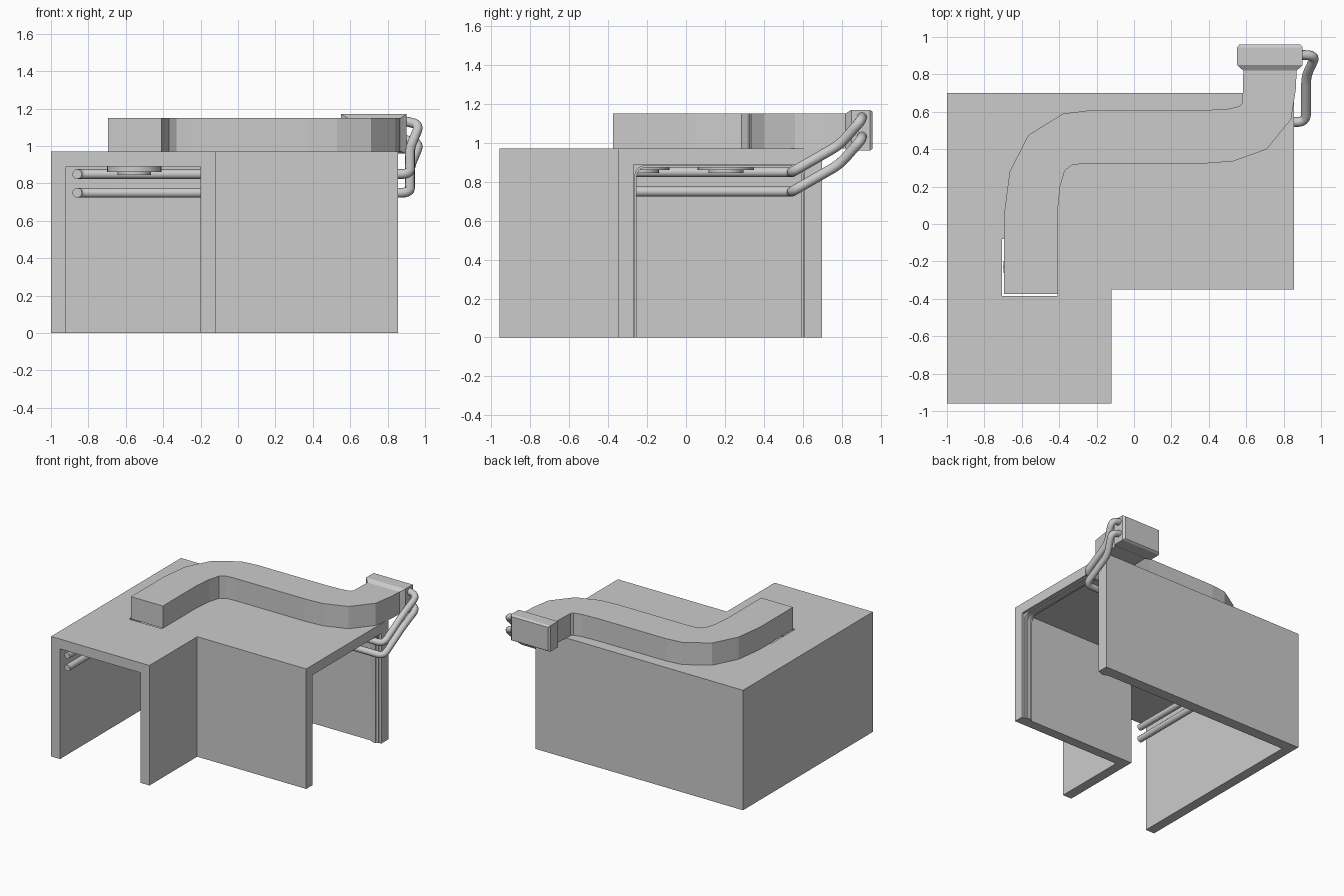
import bpy, bmesh, math
from mathutils import Vector

if "Cube" in bpy.data.objects:
    bpy.data.objects.remove(bpy.data.objects["Cube"])


def make_object(name, bm):
    bmesh.ops.recalc_face_normals(bm, faces=bm.faces)
    me = bpy.data.meshes.new(name)
    bm.to_mesh(me)
    bm.free()
    ob = bpy.data.objects.new(name, me)
    bpy.context.collection.objects.link(ob)
    return ob


def prism(name, pts, a, b, axis='z'):
    """Extrude a 2D outline from a to b along z (xy outline) or x (yz outline)."""
    bm = bmesh.new()
    place = (lambda p, t: (p[0], p[1], t)) if axis == 'z' else (lambda p, t: (t, p[0], p[1]))
    face = bm.faces.new([bm.verts.new(place(p, a)) for p in pts])
    ext = bmesh.ops.extrude_face_region(bm, geom=[face])
    verts = [v for v in ext['geom'] if isinstance(v, bmesh.types.BMVert)]
    d = (0, 0, b - a) if axis == 'z' else (b - a, 0, 0)
    bmesh.ops.translate(bm, verts=verts, vec=d)
    return make_object(name, bm)


def rect(x0, x1, y0, y1):
    return [(x0, y0), (x1, y0), (x1, y1), (x0, y1)]


def activate(ob):
    bpy.ops.object.select_all(action='DESELECT')
    ob.select_set(True)
    bpy.context.view_layer.objects.active = ob


def smooth(ob):
    activate(ob)
    bpy.ops.object.shade_smooth_by_angle(angle=math.radians(35))


def cut(target, cutter):
    m = target.modifiers.new("cut", 'BOOLEAN')
    m.operation = 'DIFFERENCE'
    m.solver = 'EXACT'
    m.object = cutter
    activate(target)
    bpy.ops.object.modifier_apply(modifier=m.name)
    bpy.data.objects.remove(cutter, do_unlink=True)


# L-shaped corridor shell, open at the front, the right and below
shell = prism("corridor_shell", [(-1, -.96), (-.12, -.96), (-.12, -.35), (.855, -.35),
                                 (.855, .70), (-1, .70)], 0, .97)
cut(shell, prism("inside_cutter", [(-.92, -1.2), (-.20, -1.2), (-.20, -.27), (1.1, -.27),
                                   (1.1, .61), (-.92, .61)], -.2, .89))
cut(shell, prism("hole_cutter", rect(-.705, -.41, -.385, -.08), .8, 1.1))

# S-shaped duct on the roof
left_side = [(-.695, -.375), (-.695, .05), (-.665, .28), (-.565, .475), (-.38, .59), (-.25, .606),
             (.36, .608), (.50, .615), (.565, .63), (.58, .65), (.585, .83)]
right_side = [(-.41, -.375), (-.41, .05), (-.395, .20), (-.37, .285), (-.33, .317), (-.25, .323),
              (.37, .323), (.53, .335), (.71, .40), (.84, .56), (.865, .72), (.87, .83)]
prism("roof_duct", left_side + right_side[::-1], .97, 1.15)

# flared box at the duct's end, lofted from rectangles along y
bm = bmesh.new()
rings = []
for y, hw, z0, z1 in [(.82, .143, .972, 1.15), (.85, .175, .96, 1.17),
                      (.945, .175, .96, 1.17), (.96, .163, .97, 1.16)]:
    c = .727
    rings.append([bm.verts.new((c + sx * hw, y, z))
                  for sx, z in [(-1, z0), (1, z0), (1, z1), (-1, z1)]])
for r, s in zip(rings, rings[1:]):
    for i in range(4):
        j = (i + 1) % 4
        bm.faces.new((r[i], r[j], s[j], s[i]))
bm.faces.new(rings[0])
bm.faces.new(rings[-1])
make_object("duct_end_box", bm)


# pipes along the left and back walls, rising to the end box
def round_corners(points, r, steps=6):
    pts = [Vector(p) for p in points]
    out = [pts[0]]
    for a, b, c in zip(pts, pts[1:], pts[2:]):
        s = b + (a - b).normalized() * min(r, (a - b).length * .45)
        e = b + (c - b).normalized() * min(r, (c - b).length * .45)
        for i in range(steps + 1):
            t = i / steps
            out.append(s * (1 - t) ** 2 + b * 2 * t * (1 - t) + e * t * t)
    return out + [pts[-1]]


def pipe(name, points, radius):
    cu = bpy.data.curves.new(name, 'CURVE')
    cu.dimensions = '3D'
    cu.bevel_depth = radius
    cu.bevel_resolution = 4
    cu.use_fill_caps = True
    path = round_corners(points, .05)
    sp = cu.splines.new('POLY')
    sp.points.add(len(path) - 1)
    for q, p in zip(sp.points, path):
        q.co = (*p, 1)
    ob = bpy.data.objects.new(name, cu)
    bpy.context.collection.objects.link(ob)
    activate(ob)
    bpy.ops.object.convert(target='MESH')
    smooth(bpy.context.view_layer.objects.active)


for name, z in (("upper_pipe", .85), ("lower_pipe", .75)):
    pipe(name, [(-.86, -.955, z), (-.86, .545, z), (.92, .545, z), (.92, .79, z + .14),
                (.972, .90, z + .265), (.88, .905, z + .285)], .026)

# stepped round vents under the roof
for label, y in (("front", -.23), ("rear", .205)):
    bm = bmesh.new()
    for r, z0, z1 in ((.145, .86, .892), (.09, .845, .862)):
        res = bmesh.ops.create_cone(bm, cap_ends=True, segments=32, radius1=r, radius2=r,
                                    depth=z1 - z0)
        bmesh.ops.translate(bm, verts=res['verts'], vec=(-.555, y, (z0 + z1) / 2))
    smooth(make_object(label + "_vent", bm))


# thin arched door frame strips inside the right opening
def arch(name, t, x0, x1, r=.05):
    y0, y1, top = -.272, .612, .892
    inner = []
    for cy, start in ((y1 - t - r, 0), (y0 + t + r, 90)):
        for i in range(7):
            a = math.radians(start + i * 15)
            inner.append((cy + r * math.cos(a), top - t - r + r * math.sin(a)))
    pts = [(y0, 0), (y0, top), (y1, top), (y1, 0), (y1 - t, 0)] + inner + [(y0 + t, 0)]
    return prism(name, pts, x0, x1, 'x')


for i, (t, x0, x1) in enumerate([(.010, .765, .785), (.018, .785, .815), (.010, .815, .835)]):
    smooth(arch("door_frame_strip_%d" % (i + 1), t, x0, x1))
